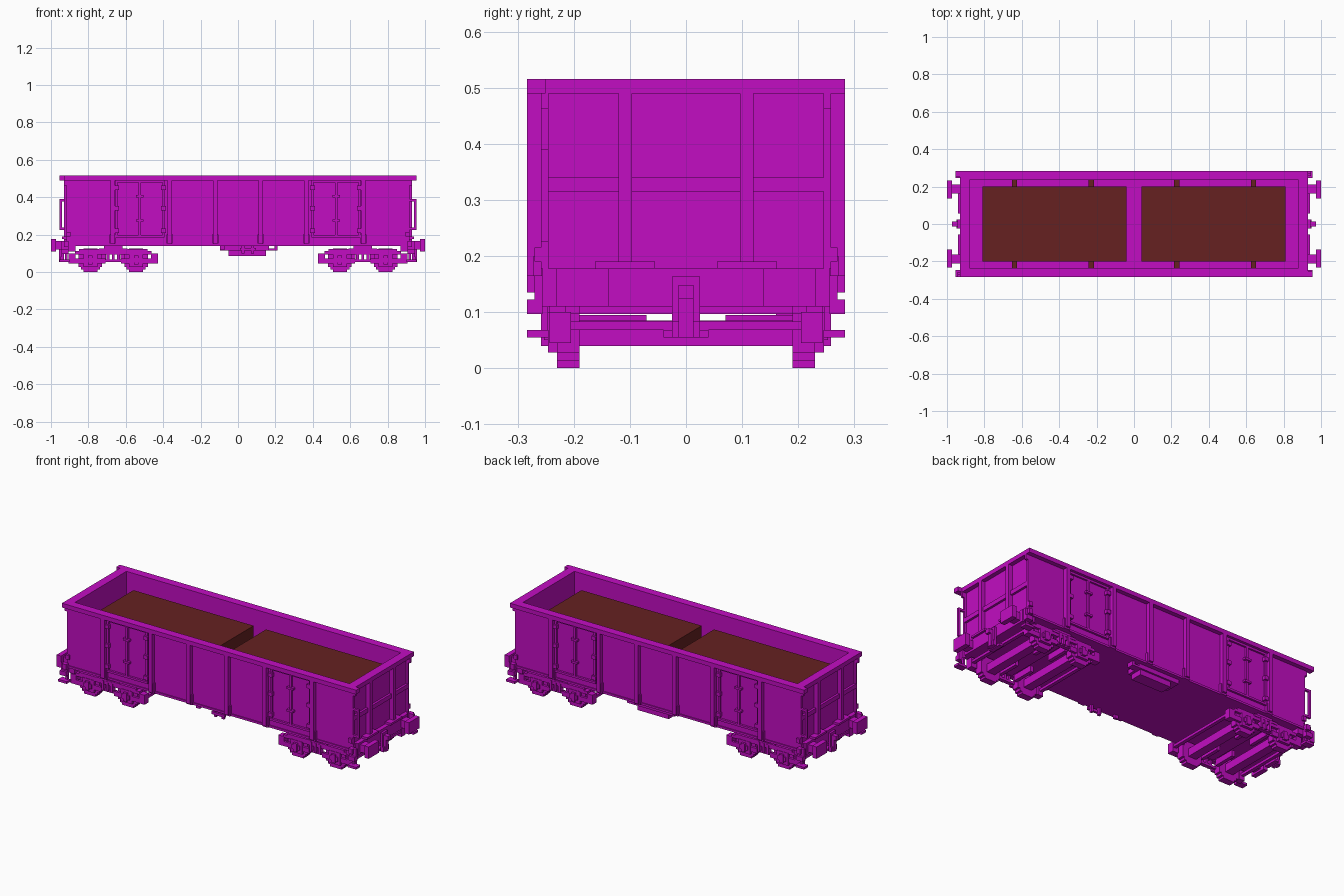
import bpy, bmesh

if "Cube" in bpy.data.objects:
    bpy.data.objects.remove(bpy.data.objects["Cube"])


def material(name, rgb):
    m = bpy.data.materials.new(name)
    m.use_nodes = True
    m.diffuse_color = (*rgb, 1)
    m.node_tree.nodes["Principled BSDF"].inputs["Base Color"].default_value = (*rgb, 1)
    return m


paint = material("magenta paint", (0.54, 0.004, 0.54))
cargo = material("brown cargo", (0.133, 0.015, 0.015))


def part(name, boxes, mat=paint, mirror=""):
    """Blocks given as (x0, x1, y0, y1, z0, z1); mirror: x, y, xy or r (half turn)."""
    signs = {"": [(1, 1)], "x": [(1, 1), (-1, 1)], "y": [(1, 1), (1, -1)],
             "xy": [(1, 1), (-1, 1), (1, -1), (-1, -1)], "r": [(1, 1), (-1, -1)]}[mirror]
    bm = bmesh.new()
    for x0, x1, y0, y1, z0, z1 in boxes:
        for sx, sy in signs:
            vs = bmesh.ops.create_cube(bm, size=1)["verts"]
            for v in vs:
                v.co = (sx * ((x0 + x1) / 2 + v.co.x * (x1 - x0)),
                        sy * ((y0 + y1) / 2 + v.co.y * (y1 - y0)),
                        (z0 + z1) / 2 + v.co.z * (z1 - z0))
    mesh = bpy.data.meshes.new(name)
    bm.to_mesh(mesh)
    bm.free()
    mesh.materials.append(mat)
    ob = bpy.data.objects.new(name, mesh)
    bpy.context.collection.objects.link(ob)
    return ob


# Open box body: floor, walls and top rim
part("floor", [(-0.905, 0.905, -0.258, 0.258, 0.14, 0.178)])
part("side_walls", [(-0.905, 0.905, 0.235, 0.258, 0.178, 0.49)], mirror="y")
part("end_walls", [(0.88, 0.905, -0.235, 0.235, 0.178, 0.49)], mirror="x")
part("rim_sides", [(-0.93, 0.93, 0.235, 0.283, 0.49, 0.515)], mirror="y")
part("rim_ends", [(0.88, 0.93, -0.235, 0.235, 0.49, 0.515)], mirror="x")

# Load with small spacers against the walls
part("load", [(0.04, 0.81, -0.2, 0.2, 0.178, 0.438)], cargo, "x")
part("load_spacers", [(x, x + 0.027, 0.2, 0.235, 0.37, 0.41) for x in (0.215, 0.625)], cargo, "xy")

# Side posts, each with a thicker foot
posts = []
for x in (0.122, 0.365, 0.67):
    posts += [(x - 0.012, x + 0.012, 0.258, 0.283, 0.15, 0.49),
              (x - 0.018, x + 0.018, 0.258, 0.272, 0.14, 0.2)]
part("side_posts", posts, mirror="xy")
part("side_sill", [(-0.905, 0.905, 0.258, 0.264, 0.14, 0.152)], mirror="y")

# Double doors: frame, centre bar, latches and hinges
doors = [(0.392, 0.655, 0.258, 0.27, 0.185, 0.197),
         (0.392, 0.655, 0.258, 0.268, 0.478, 0.49),
         (0.392, 0.404, 0.258, 0.268, 0.197, 0.478),
         (0.643, 0.655, 0.258, 0.268, 0.197, 0.478),
         (0.519, 0.531, 0.258, 0.27, 0.197, 0.478)]
for z in (0.27, 0.4):
    doors.append((0.505, 0.545, 0.258, 0.276, z, z + 0.012))
for z in (0.21, 0.33, 0.44):
    for x in (0.386, 0.635):
        doors.append((x, x + 0.025, 0.258, 0.278, z, z + 0.022))
part("doors", doors, mirror="xy")

# End ribs and corner posts
part("end_ribs", [(0.905, 0.93, 0.096, 0.12, 0.11, 0.49)], mirror="xy")
part("end_crossbar", [(0.905, 0.918, -0.245, 0.245, 0.315, 0.34)], mirror="x")
part("corner_posts", [(0.905, 0.917, 0.245, 0.258, 0.178, 0.49),
                      (0.905, 0.93, 0.245, 0.258, 0.462, 0.49),
                      (0.895, 0.917, 0.258, 0.27, 0.19, 0.215)], mirror="xy")

# Grab rails on two opposite corners
part("grab_rails", [(0.942, 0.955, -0.258, -0.245, 0.225, 0.39),
                    (0.905, 0.945, -0.258, -0.245, 0.378, 0.39),
                    (0.905, 0.945, -0.258, -0.245, 0.225, 0.237),
                    (0.93, 0.955, -0.283, -0.25, 0.49, 0.515)], mirror="r")

# Buffer beam, tread plates, buffers and corner steps
part("buffer_beams", [(0.87, 0.93, -0.23, 0.23, 0.11, 0.178),
                      (0.87, 0.918, -0.256, 0.256, 0.11, 0.178)], mirror="x")
part("tread_plates", [(0.905, 0.942, 0.055, 0.162, 0.178, 0.19)], mirror="xy")
part("buffers", [(0.972, 1.0, 0.137, 0.232, 0.11, 0.178),
                 (0.93, 0.972, 0.162, 0.21, 0.122, 0.166)], mirror="xy")
part("corner_steps", [(0.905, 0.945, 0.256, 0.27, 0.097, 0.165),
                      (0.905, 0.945, 0.27, 0.283, 0.097, 0.122),
                      (0.905, 0.93, 0.27, 0.283, 0.135, 0.165),
                      (0.912, 0.924, 0.246, 0.258, 0.06, 0.11),
                      (0.9, 0.955, 0.245, 0.283, 0.055, 0.068)], mirror="xy")

# Screw couplings
part("couplings", [(0.93, 0.943, -0.025, 0.025, 0.083, 0.163),
                   (0.93, 0.972, -0.013, 0.013, 0.124, 0.148),
                   (0.943, 0.957, -0.013, 0.013, 0.055, 0.124),
                   (0.93, 0.95, -0.025, 0.025, 0.055, 0.083),
                   (0.9, 0.925, -0.04, 0.04, 0.055, 0.068)], mirror="x")

# Bogies: stepped wheels, axles and axle boxes
C = 0.667
wheels, axles, axle_boxes = [], [], []
for x in (C - 0.122, C + 0.122):
    for w, h in ((0.037, 0.0625), (0.05, 0.05), (0.0625, 0.035)):
        wheels.append((x - w, x + w, 0.19, 0.23, 0.0625 - h, 0.0625 + h))
    axles.append((x - 0.025, x + 0.025, -0.19, 0.19, 0.04, 0.085))
    axle_boxes += [(x - 0.037, x + 0.037, 0.23, 0.246, 0.028, 0.1),
                   (x - 0.08, x + 0.08, 0.23, 0.243, 0.045, 0.072),
                   (x - 0.025, x + 0.025, 0.246, 0.253, 0.05, 0.075),
                   (x - 0.012, x + 0.012, 0.246, 0.258, 0.04, 0.088)]
part("wheels", wheels, mirror="xy")
part("axles", axles, mirror="x")
part("axle_boxes", axle_boxes, mirror="xy")

# Bogie side frames with springs, bolster and end beams
frames = [(C - 0.205, C + 0.205, 0.215, 0.243, 0.095, 0.112),
          (C - 0.075, C + 0.075, 0.215, 0.246, 0.112, 0.125),
          (C - 0.05, C + 0.05, 0.205, 0.24, 0.125, 0.14),
          (C - 0.065, C + 0.065, 0.218, 0.24, 0.055, 0.068)]
for s in (-1, 1):
    frames += [(C + s * 0.22 - 0.018, C + s * 0.22 + 0.018, 0.205, 0.243, 0.045, 0.1),
               (C + s * 0.122 - 0.06, C + s * 0.122 + 0.06, 0.215, 0.243, 0.1, 0.122)]
for i in (-1, 0, 1):
    frames.append((C + i * 0.028 - 0.007, C + i * 0.028 + 0.007, 0.22, 0.248, 0.06, 0.118))
part("bogie_frames", frames, mirror="xy")
part("bogie_beams", [(C - 0.04, C + 0.04, -0.22, 0.22, 0.097, 0.115),
                     (C - 0.05, C + 0.05, -0.07, 0.07, 0.115, 0.14),
                     (C - 0.235, C - 0.215, -0.215, 0.215, 0.068, 0.083),
                     (C + 0.215, C + 0.235, -0.215, 0.215, 0.068, 0.083)], mirror="x")
part("brake_beams", [(C + s * 0.05 - 0.01, C + s * 0.05 + 0.01, 0.07, 0.2, 0.06, 0.095)
                     for s in (-1, 1)], mirror="xy")

# Underfloor equipment: brake gear box on the back, levers on the front
part("brake_box", [(-0.05, 0.15, 0.16, 0.23, 0.085, 0.115),
                   (-0.095, 0.165, 0.15, 0.24, 0.115, 0.14),
                   (0.165, 0.21, 0.2, 0.24, 0.115, 0.127),
                   (0.195, 0.21, 0.2, 0.24, 0.127, 0.14)])
part("brake_levers", [(0.02, 0.035, -0.25, -0.235, 0.1, 0.14),
                      (0.07, 0.085, -0.25, -0.235, 0.1, 0.14),
                      (0.01, 0.095, -0.258, -0.245, 0.115, 0.13),
                      (-0.095, -0.07, -0.25, -0.235, 0.12, 0.14)])
